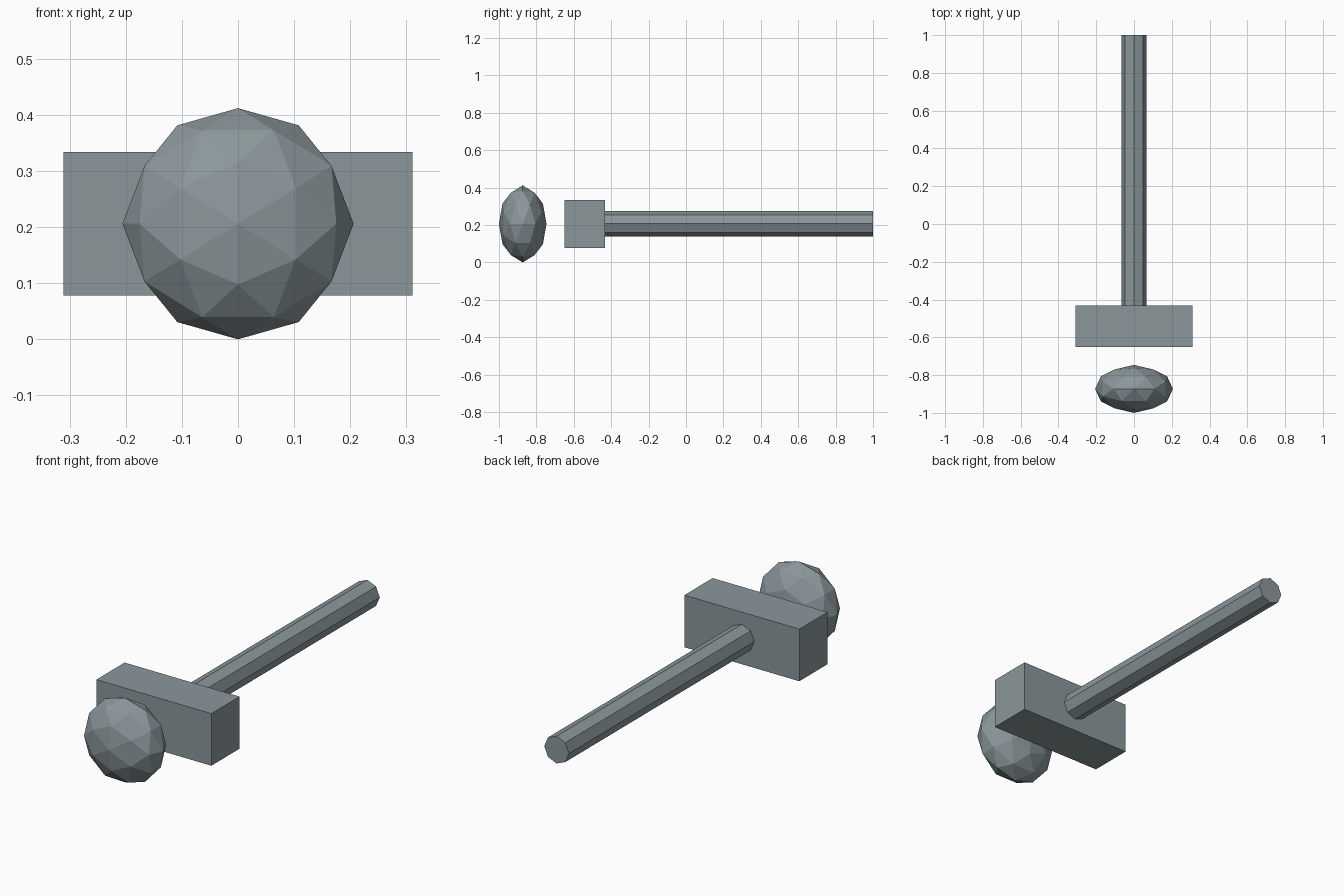
import bpy, bmesh, math
from mathutils import Matrix, Vector

if "Cube" in bpy.data.objects:
    bpy.data.objects.remove(bpy.data.objects["Cube"])

CZ = 0.206  # height of the common axis

# Slate grey for all parts
slate = bpy.data.materials.new("slate")
slate.diffuse_color = (0.26, 0.31, 0.33, 1)
slate.use_nodes = True
slate.node_tree.nodes["Principled BSDF"].inputs["Base Color"].default_value = slate.diffuse_color


def make_object(name, bm):
    bmesh.ops.recalc_face_normals(bm, faces=bm.faces)
    mesh = bpy.data.meshes.new(name)
    bm.to_mesh(mesh)
    bm.free()
    mesh.materials.append(slate)
    obj = bpy.data.objects.new(name, mesh)
    bpy.context.collection.objects.link(obj)
    return obj


# Faceted tip: once-subdivided icosahedron with edges on the axes, flattened in y
a, b = 0.5257, 0.8507
corners = []
for s in (-1, 1):
    for t in (-1, 1):
        corners += [Vector((s * a, 0, t * b)), Vector((t * b, s * a, 0)), Vector((0, t * b, s * a))]
points = list(corners)
for i, p in enumerate(corners):
    for q in corners[i + 1:]:
        if (p - q).length < 1.1:
            points.append((p + q).normalized())
bm = bmesh.new()
for p in points:
    bm.verts.new(p)
bmesh.ops.convex_hull(bm, input=bm.verts)
tip = make_object("faceted_tip", bm)
tip.scale = (0.206, 0.127, 0.206)
tip.location = (0, -0.873, CZ)

# Cross block
bm = bmesh.new()
bmesh.ops.create_cube(bm, size=1)
block = make_object("cross_block", bm)
block.scale = (0.622, 0.218, 0.255)
block.location = (0, -0.541, CZ)

# Eight-sided shaft along y, butting against the block
y0, y1 = -0.433, 1.0
bm = bmesh.new()
bmesh.ops.create_cone(bm, cap_ends=True, segments=8, radius1=0.067, radius2=0.067,
                      depth=y1 - y0, matrix=Matrix.Rotation(math.pi / 2, 4, 'X'))
shaft = make_object("shaft", bm)
shaft.location = (0, (y0 + y1) / 2, CZ + 0.001)
